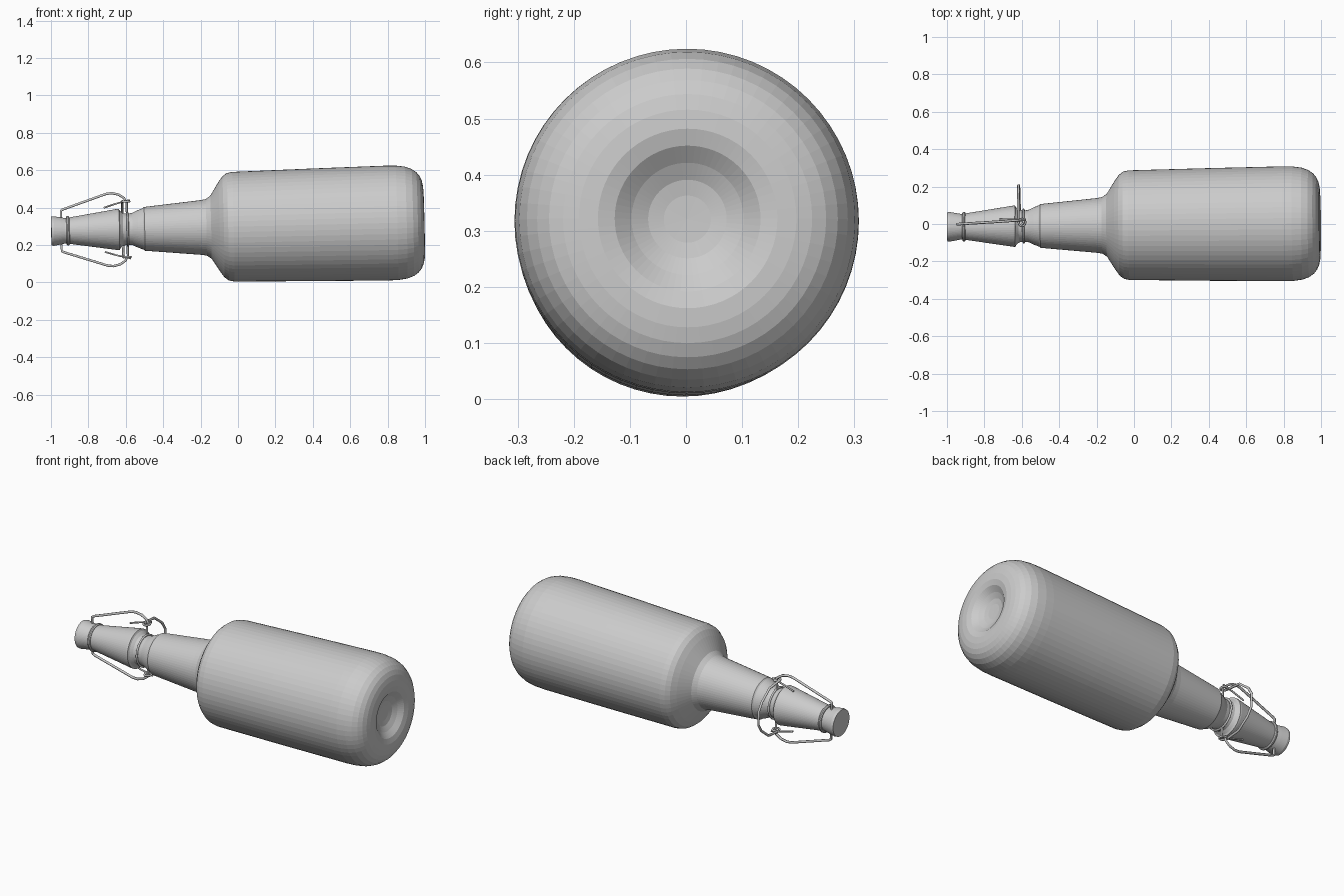
import bpy, bmesh, math
from mathutils import Matrix, Vector

cube = bpy.data.objects.get("Cube")
if cube:
    bpy.data.objects.remove(cube, do_unlink=True)


def material(name, rgb):
    m = bpy.data.materials.new(name)
    m.use_nodes = True
    m.diffuse_color = (*rgb, 1)
    m.node_tree.nodes["Principled BSDF"].inputs["Base Color"].default_value = (*rgb, 1)
    return m


GREY = material("plain grey", (0.6, 0.6, 0.6))

# The bottle lies along x with a slight tilt
AXIS = Vector((1, 0.009, 0.024))
PLACE = Matrix.Translation((0, -0.006, 0.298)) @ AXIS.to_track_quat('X', 'Z').to_matrix().to_4x4()


def lathe(name, profile, sides=64):
    """Spin a list of (x, radius) around the x axis; zero radius closes an end."""
    bm = bmesh.new()
    verts = [bm.verts.new((x, 0, r)) for x, r in profile]
    edges = [bm.edges.new(p) for p in zip(verts, verts[1:])]
    bmesh.ops.spin(bm, geom=verts + edges, cent=(0, 0, 0), axis=(1, 0, 0),
                   angle=math.tau, steps=sides)
    bmesh.ops.remove_doubles(bm, verts=bm.verts, dist=0.0001)
    bmesh.ops.recalc_face_normals(bm, faces=bm.faces)
    mesh = bpy.data.meshes.new(name)
    bm.to_mesh(mesh)
    bm.free()
    mesh.materials.append(GREY)
    ob = bpy.data.objects.new(name, mesh)
    bpy.context.collection.objects.link(ob)
    ob.matrix_world = PLACE
    return ob


def wire(name, points, radius=0.007, cyclic=False):
    curve = bpy.data.curves.new(name, 'CURVE')
    curve.dimensions = '3D'
    curve.bevel_depth = radius
    curve.bevel_resolution = 1
    curve.use_fill_caps = True
    spline = curve.splines.new('POLY')
    spline.points.add(len(points) - 1)
    for p, co in zip(spline.points, points):
        p.co = (*co, 1)
    spline.use_cyclic_u = cyclic
    curve.materials.append(GREY)
    ob = bpy.data.objects.new(name, curve)
    bpy.context.collection.objects.link(ob)
    ob.matrix_world = PLACE
    return ob


def mirrored(points):
    return [(x, y, -z) for x, y, z in points]


# Glass body: lip, neck, shoulder, body and dimpled base
lathe("bottle", [
    (-0.905, 0), (-0.905, 0.07), (-0.645, 0.110), (-0.635, 0.110), (-0.63, 0.1),
    (-0.615, 0.087), (-0.59, 0.083), (-0.565, 0.086), (-0.535, 0.1), (-0.507, 0.111),
    (-0.5, 0.117), (-0.2, 0.146), (-0.17, 0.151), (-0.145, 0.168), (-0.1, 0.24),
    (-0.078, 0.27), (-0.055, 0.287), (-0.025, 0.293), (0.4, 0.301), (0.8, 0.307),
    (0.85, 0.306), (0.9, 0.299), (0.935, 0.286), (0.96, 0.268), (0.977, 0.247),
    (0.988, 0.222), (0.994, 0.194), (0.996, 0.16), (0.988, 0.13), (0.966, 0.1),
    (0.951, 0.07), (0.946, 0.042), (0.945, 0)])

# Stopper and its rubber seal
lathe("stopper", [(-0.999, 0), (-0.999, 0.077), (-0.985, 0.079), (-0.945, 0.072),
                  (-0.925, 0.068), (-0.9, 0.068), (-0.9, 0)])
lathe("seal", [(-0.918, 0), (-0.918, 0.074), (-0.913, 0.079), (-0.906, 0.079),
               (-0.901, 0.074), (-0.901, 0)])

# Bail wire running through the stopper and along both sides
side = [(-0.945, 0.013, 0.108), (-0.935, 0.014, 0.114), (-0.7, 0.026, 0.192),
        (-0.67, 0.028, 0.195), (-0.635, 0.03, 0.187), (-0.605, 0.032, 0.167),
        (-0.595, 0.034, 0.145)]
wire("bail_wire", mirrored(side)[::-1] + side)

# Lever loop reaching out behind the neck
half = [(-0.615, 0.02, 0.15), (-0.615, 0.12, 0.14), (-0.615, 0.19, 0.085),
        (-0.615, 0.218, 0.04)]
wire("lever_loop", half + mirrored(half)[::-1])

# Collar wire around the neck, pivot arms and eyes on both sides
ring = [(-0.59, 0.088 * math.cos(a), 0.088 * math.sin(a))
        for a in (math.tau * i / 32 for i in range(32))]
wire("neck_collar", ring, 0.006, True)
arm = [(-0.715, 0.036, 0.118), (-0.65, 0.036, 0.138), (-0.575, 0.036, 0.157)]
pin = [(-0.592, 0.015, 0.085), (-0.592, 0.015, 0.15)]
eye = [(-0.595 + 0.018 * math.cos(a), 0.02 + 0.02 * math.sin(a), 0.148)
       for a in (math.tau * i / 12 for i in range(12))]
for label, flip in (("upper", list), ("lower", mirrored)):
    wire(label + "_pivot_arm", flip(arm), 0.005)
    wire(label + "_pivot_pin", flip(pin), 0.006)
    wire(label + "_pivot_eye", flip(eye), 0.006, True)
